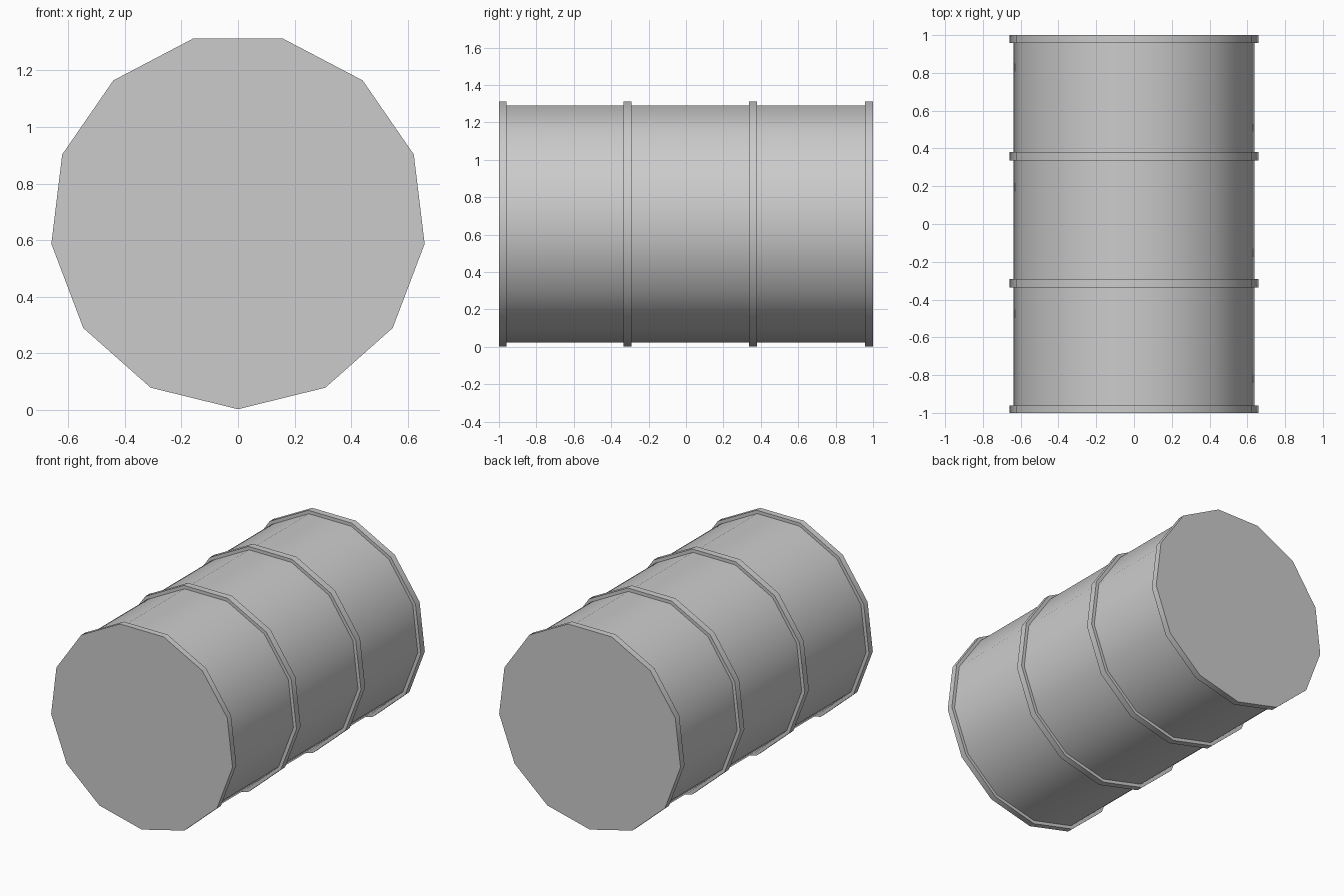
import bpy, bmesh, math

if "Cube" in bpy.data.objects:
    bpy.data.objects.remove(bpy.data.objects["Cube"])

SIDES = 13
CENTRE_Z = 0.667
R_HOOP, R_BODY = 0.665, 0.643
HOOPS = [(-1.0, -0.96), (-0.335, -0.292), (0.336, 0.38), (0.958, 1.0)]

# Lathe profile along y: raised hoops with the drum wall between them
profile = []
for i, (y0, y1) in enumerate(HOOPS):
    if i > 0:
        profile.append((y0, R_BODY))
    profile += [(y0, R_HOOP), (y1, R_HOOP)]
    if i < len(HOOPS) - 1:
        profile.append((y1, R_BODY))

bm = bmesh.new()


def ring(y, r):
    # One polygon loop with a corner pointing straight down
    return [bm.verts.new((r * math.sin(2 * math.pi * k / SIDES), y,
                          CENTRE_Z - r * math.cos(2 * math.pi * k / SIDES)))
            for k in range(SIDES)]


rings = [ring(y, r) for y, r in profile]

# Wall and hoop sides
for a, b in zip(rings, rings[1:]):
    for k in range(SIDES):
        n = (k + 1) % SIDES
        bm.faces.new((a[k], a[n], b[n], b[k]))

# Flat end lids
bm.faces.new(rings[0])
bm.faces.new(rings[-1])
bmesh.ops.recalc_face_normals(bm, faces=bm.faces)

mesh = bpy.data.meshes.new("drum_barrel")
bm.to_mesh(mesh)
bm.free()
drum = bpy.data.objects.new("drum_barrel", mesh)
bpy.context.collection.objects.link(drum)

# Smooth round the drum, crisp at hoops and lids
bpy.context.view_layer.objects.active = drum
drum.select_set(True)
bpy.ops.object.shade_smooth_by_angle(angle=math.radians(35))
